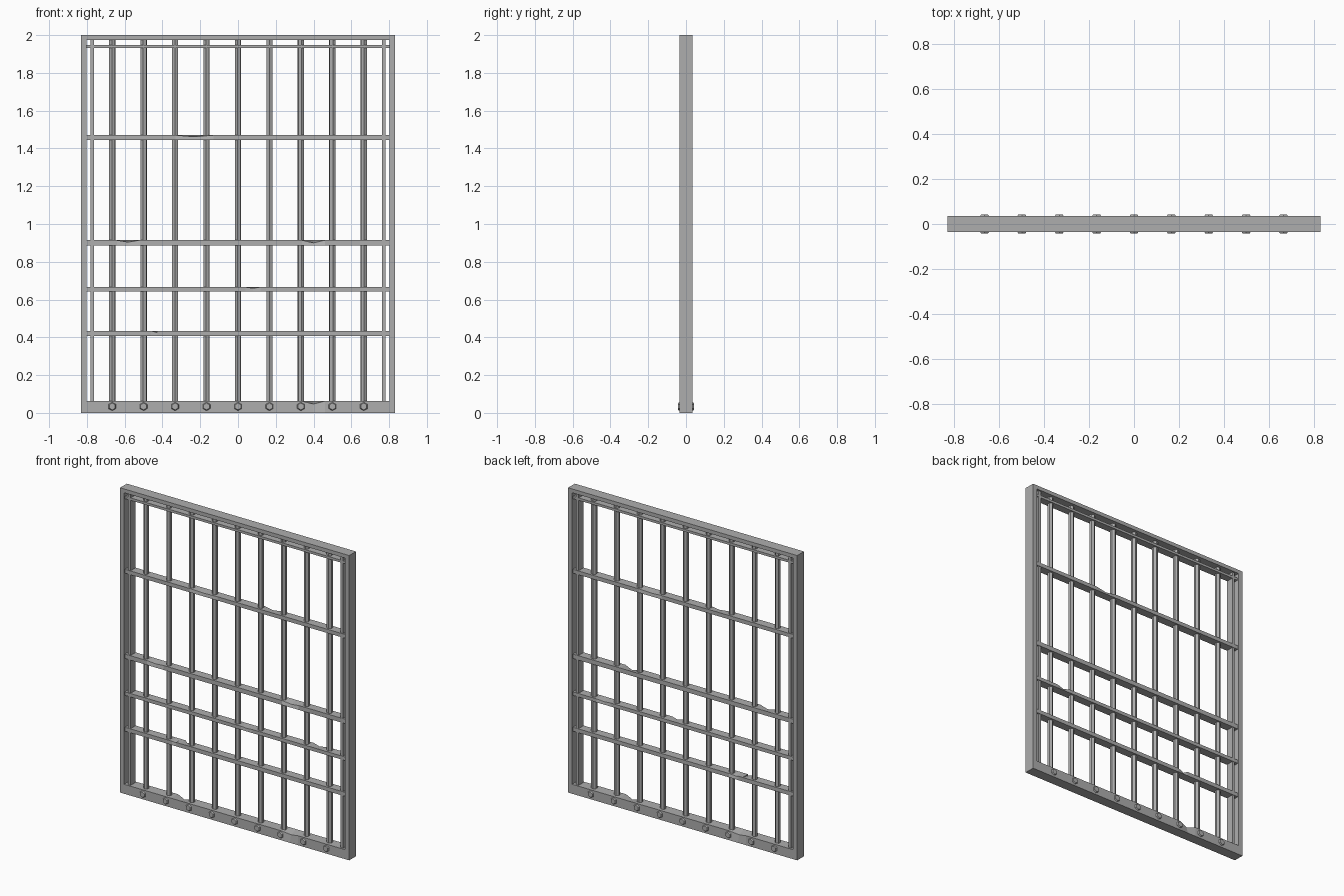
import bpy, bmesh, math, random
from mathutils import Matrix

random.seed(4)
cube = bpy.data.objects.get("Cube")
if cube:
    bpy.data.objects.remove(cube, do_unlink=True)

steel = bpy.data.materials.new("grey_steel")
steel.use_nodes = True
grey = (0.42, 0.42, 0.42, 1)
steel.diffuse_color = grey
steel.node_tree.nodes["Principled BSDF"].inputs["Base Color"].default_value = grey


def finish(bm, name):
    bmesh.ops.recalc_face_normals(bm, faces=bm.faces[:])
    mesh = bpy.data.meshes.new(name)
    bm.to_mesh(mesh)
    bm.free()
    mesh.materials.append(steel)
    obj = bpy.data.objects.new(name, mesh)
    bpy.context.collection.objects.link(obj)
    return obj


def box(name, x0, x1, z0, z1, half_depth):
    bm = bmesh.new()
    bmesh.ops.create_cube(bm, size=1)
    bmesh.ops.scale(bm, vec=(x1 - x0, 2 * half_depth, z1 - z0), verts=bm.verts)
    bmesh.ops.translate(bm, vec=((x0 + x1) / 2, 0, (z0 + z1) / 2), verts=bm.verts)
    return finish(bm, name)


def worn_rail(name, half_length, z0, z1, half_depth, chips=()):
    """Rail with shallow chips in its top edge: (x, side, half width, depth)."""
    stations = [(-half_length, 0, 0), (half_length, 0, 0)]
    for x, side, w, d in chips:
        stations += [(x - w, side, 0), (x, side, d), (x + w, side, 0)]
    bm = bmesh.new()
    rings = []
    for x, side, d in sorted(stations):
        ring = []
        for s, z in ((-1, z0), (1, z0), (1, z1), (-1, z1)):
            cut = d if (s == side and z == z1) else 0
            ring.append(bm.verts.new((x, s * (half_depth - cut), z - cut)))
        rings.append(ring)
    for a, b in zip(rings, rings[1:]):
        for i in range(4):
            j = (i + 1) % 4
            bm.faces.new((a[i], a[j], b[j], b[i]))
    bm.faces.new(rings[0])
    bm.faces.new(rings[-1])
    return finish(bm, name)


def prism(name, sides, r1, r2, length, matrix):
    bm = bmesh.new()
    bmesh.ops.create_cone(bm, cap_ends=True, segments=sides, radius1=r1,
                          radius2=r2, depth=length, matrix=matrix)
    return finish(bm, name)


# Outer frame
D = 0.035
for side, label in ((1, "left"), (-1, "right")):
    xs = sorted((side * 0.802, side * 0.832))
    box(label + "_frame_post", *xs, 0, 2, D)
    xs = sorted((side * 0.762, side * 0.78))
    box(label + "_inner_post", *xs, 0.055, 1.98, 0.025)
box("top_frame_rail", -0.805, 0.805, 1.975, 2, D)
worn_rail("bottom_frame_rail", 0.805, 0, 0.062, D,
          [(0.40, -1, 0.06, 0.015), (-0.40, 1, 0.06, 0.015)])

# Cross rails with worn edges
box("upper_inner_rail", -0.805, 0.805, 1.932, 1.948, 0.025)
worn_rail("high_rail", 0.805, 1.445, 1.47, 0.028,
          [(-0.23, -1, 0.10, 0.008), (0.24, 1, 0.08, 0.008)])
worn_rail("middle_rail", 0.805, 0.885, 0.914, 0.028,
          [(-0.58, -1, 0.06, 0.01), (0.40, -1, 0.06, 0.014)])
worn_rail("low_rail", 0.805, 0.643, 0.666, 0.028,
          [(0.08, -1, 0.04, 0.006), (0.58, 1, 0.05, 0.008)])
worn_rail("lowest_rail", 0.805, 0.408, 0.434, 0.028,
          [(-0.43, -1, 0.03, 0.008), (-0.38, 1, 0.05, 0.01)])

# Upright bars, each with a hex bolt at front and back
for i in range(-4, 5):
    x = i * 0.1665
    turn = Matrix.Rotation(math.radians(random.uniform(-12, 12)), 4, "Z")
    prism("upright_bar", 6, 0.018, 0.018, 1.94,
          Matrix.Translation((x, 0, 1.01)) @ turn)
    for s in (-1, 1):
        tilt = Matrix.Rotation(-s * math.pi / 2, 4, "X")
        prism("hex_bolt", 6, 0.025, 0.018, 0.012,
              Matrix.Translation((x, s * (D + 0.002), 0.034)) @ tilt)
